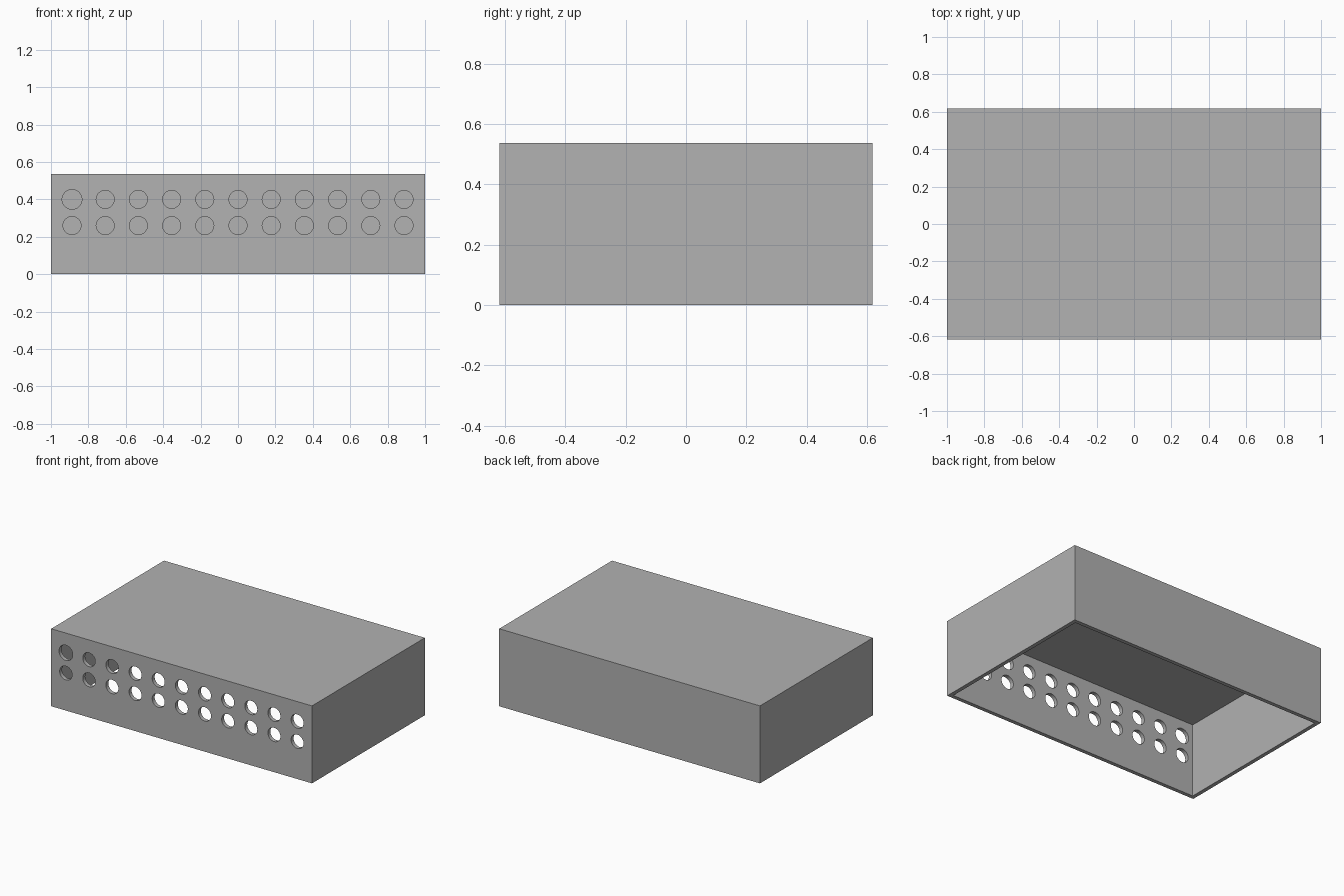
import bpy, bmesh, math
from mathutils import Matrix, Vector

default = bpy.data.objects.get("Cube")
if default:
    bpy.data.objects.remove(default, do_unlink=True)

WIDTH, DEPTH, HEIGHT, WALL = 2.0, 1.236, 0.537, 0.027
COLUMNS, SPACING, RADIUS = 11, 0.1775, 0.048

grey = bpy.data.materials.new("plain_grey")
grey.use_nodes = True
grey.diffuse_color = (0.445, 0.445, 0.445, 1)
grey.node_tree.nodes["Principled BSDF"].inputs["Base Color"].default_value = grey.diffuse_color


def make_object(name, bm):
    mesh = bpy.data.meshes.new(name)
    bm.to_mesh(mesh)
    bm.free()
    mesh.materials.append(grey)
    obj = bpy.data.objects.new(name, mesh)
    bpy.context.collection.objects.link(obj)
    return obj


def block(name, size, center):
    bm = bmesh.new()
    bmesh.ops.create_cube(bm, size=1, matrix=Matrix.LocRotScale(Vector(center), None, Vector(size)))
    return make_object(name, bm)


def cut(target, cutter):
    mod = target.modifiers.new("cut", "BOOLEAN")
    mod.operation, mod.solver, mod.object = "DIFFERENCE", "EXACT", cutter
    bpy.context.view_layer.objects.active = target
    bpy.ops.object.modifier_apply(modifier=mod.name)
    bpy.data.objects.remove(cutter, do_unlink=True)


# Outer box, hollowed from below
cover = block("box_cover", (WIDTH, DEPTH, HEIGHT), (0, 0, HEIGHT / 2))
cavity = block("cavity_cutter", (WIDTH - 2 * WALL, DEPTH - 2 * WALL, HEIGHT),
               (0, 0, HEIGHT / 2 - WALL))
cut(cover, cavity)

# Two rows of round holes through the front wall; the upper end hole is wider
bm = bmesh.new()
for z in (0.26, 0.4):
    for i in range(COLUMNS):
        x = (i - (COLUMNS - 1) / 2) * SPACING
        r = RADIUS * (1.1 if i == 0 and z > 0.3 else 1)
        place = Matrix.Translation((x, (WALL - DEPTH) / 2, z)) @ Matrix.Rotation(math.pi / 2, 4, "X")
        bmesh.ops.create_cone(bm, cap_ends=True, segments=48, radius1=r, radius2=r,
                              depth=WALL * 3, matrix=place)
cut(cover, make_object("hole_cutters", bm))

# Smooth hole walls, crisp box edges
bpy.ops.object.select_all(action="DESELECT")
cover.select_set(True)
bpy.context.view_layer.objects.active = cover
bpy.ops.object.shade_smooth_by_angle(angle=math.radians(30))
